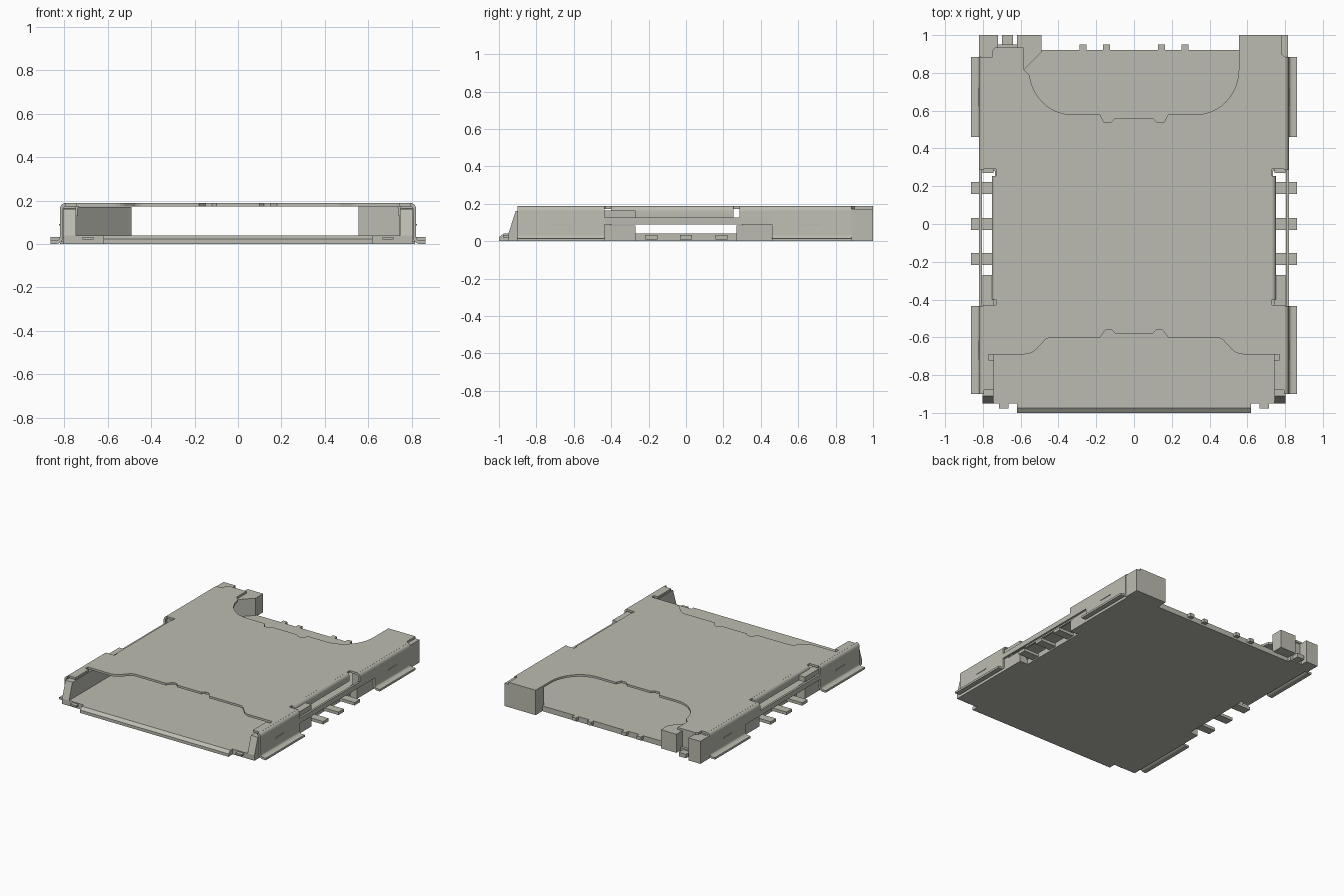
import bpy, bmesh, math
from mathutils import Vector

cube = bpy.data.objects.get("Cube")
if cube:
    bpy.data.objects.remove(cube, do_unlink=True)

metal = bpy.data.materials.new("warm_grey")
metal.use_nodes = True
COLOUR = (0.50, 0.50, 0.44, 1)
metal.diffuse_color = COLOUR
metal.node_tree.nodes["Principled BSDF"].inputs["Base Color"].default_value = COLOUR


def prism(name, pts, lo, hi, axis="z", smooth=False):
    """Extrude a 2D outline along an axis: z takes (x, y), y takes (x, z), x takes (y, z)."""
    place = {"z": lambda p, h: (p[0], p[1], h),
             "y": lambda p, h: (p[0], h, p[1]),
             "x": lambda p, h: (h, p[0], p[1])}[axis]
    bm = bmesh.new()
    face = bm.faces.new([bm.verts.new(place(p, lo)) for p in pts])
    out = bmesh.ops.extrude_face_region(bm, geom=[face])
    move = Vector(place((0, 0), hi - lo))
    bmesh.ops.translate(bm, vec=move, verts=[v for v in out["geom"] if isinstance(v, bmesh.types.BMVert)])
    bmesh.ops.recalc_face_normals(bm, faces=bm.faces)
    mesh = bpy.data.meshes.new(name)
    bm.to_mesh(mesh)
    bm.free()
    mesh.materials.append(metal)
    ob = bpy.data.objects.new(name, mesh)
    bpy.context.collection.objects.link(ob)
    if smooth:
        bpy.ops.object.select_all(action="DESELECT")
        ob.select_set(True)
        bpy.context.view_layer.objects.active = ob
        bpy.ops.object.shade_smooth_by_angle(angle=math.radians(35))
    return ob


def box(name, x0, x1, y0, y1, z0, z1):
    return prism(name, [(x0, y0), (x1, y0), (x1, y1), (x0, y1)], z0, z1)


def arc(cx, cy, rx, ry, a0, a1, n=6):
    """Points on an elliptical arc, angles in degrees."""
    return [(cx + rx * math.cos(math.radians(a0 + (a1 - a0) * i / n)),
             cy + ry * math.sin(math.radians(a0 + (a1 - a0) * i / n))) for i in range(n + 1)]


def flip(pts):
    return [(-x, y) for x, y in reversed(pts)]


def mirror_x(pts, s):
    return [(s * x, z) for x, z in pts]


# Housing floor, narrowed beside the terminals
half = [(0.62, -0.95), (0.80, -0.95), (0.80, -0.27), (0.735, -0.27), (0.735, 0.28),
        (0.80, 0.28), (0.80, 0.92)]
prism("housing_floor", half + flip(half), 0, 0.04)
prism("front_lip", [(-0.95, 0), (-1, 0), (-1, 0.022), (-0.975, 0.04), (-0.95, 0.04)], -0.62, 0.62, "x")

# Top plate with front opening and rear thumb notch
front = [(0, -0.58), (0.10, -0.58), (0.12, -0.56), (0.15, -0.56), (0.18, -0.60), (0.42, -0.60)]
front += arc(0.43, -0.65, 0.06, 0.05, 80, 25, 4) + arc(0.58, -0.62, 0.08, 0.07, 215, 270, 4)
front += [(0.77, -0.69), (0.77, -0.72), (0.74, -0.72), (0.74, -0.88), (0.80, -0.88),
          (0.80, -0.43), (0.73, -0.43), (0.73, 0.29), (0.80, 0.29)]
notch = arc(0.33, 0.82, 0.225, 0.24, 0, -90, 12)
notch += [(0.18, 0.58), (0.16, 0.54), (0.12, 0.54), (0.10, 0.56)]
back_l = [(0.80, 0.885), (0.75, 0.885), (0.75, 0.92), (0.735, 0.935), (0.585, 0.935)]
back_r = [(0.80, 0.885), (0.78, 0.90), (0.78, 1.0), (0.555, 1.0)]
left_notch = [(0.585 if i == 0 else x, y) for i, (x, y) in enumerate(notch)]
outline = front + back_r + notch + flip(back_l + left_notch) + flip(front[1:])
prism("top_plate", outline, 0.172, 0.188)


def ribbon(name, path, t, y0, y1):
    """Bent sheet: offset an open (x, z) path by thickness t and run it along y."""
    inner = []
    for i, p in enumerate(path):
        a, b = Vector(path[max(i - 1, 0)]), Vector(path[min(i + 1, len(path) - 1)])
        d = (b - a).normalized()
        inner.append((p[0] + d.y * t, p[1] - d.x * t))
    return prism(name, path + inner[::-1], y0, y1, "y", smooth=True)


bend = arc(0.795, 0.160, 0.025, 0.028, 90, 0)
foot = arc(0.838, 0.033, 0.018, 0.018, 180, 270) + [(0.862, 0.015)]

for s, side in ((1, "left"), (-1, "right")):
    def strip(name, path, y0, y1):
        ribbon(f"{side}_{name}", mirror_x(path, s), 0.015 * s, y0, y1)

    def block(name, x0, x1, *r):
        box(f"{side}_{name}", *sorted((s * x0, s * x1)), *r)

    # Folded shell walls with soldering feet
    for name, y0, y1 in (("front", -0.90, -0.435), ("rear", 0.46, 0.885)):
        strip(name + "_wall", bend + foot, y0, y1)
        block(name + "_wall_rib", 0.815, 0.824, 0.5 * (y0 + y1) - 0.05, 0.5 * (y0 + y1) + 0.05, 0.085, 0.093)
    strip("wall_above_gap", bend + [(0.82, 0.09)], 0.285, 0.46)
    block("wall_bridge", 0.805, 0.82, -0.435, 0.285, 0.09, 0.128)

    # Top plate flange folded down in the side window
    strip("top_flange", arc(0.728, 0.160, 0.025, 0.028, 90, 0) + [(0.753, 0.128)], -0.40, 0.255)

    # Housing rails; the front one has a sloped lead-in
    a, b = sorted((s * 0.745, s * 0.803))
    prism(f"{side}_front_rail", [(-0.95, 0), (-0.95, 0.04), (-0.91, 0.162), (-0.43, 0.165),
          (-0.27, 0.165), (-0.27, 0.128), (-0.40, 0.128), (-0.40, 0.085), (-0.27, 0.085), (-0.27, 0)], a, b, "x")
    prism(f"{side}_rear_rail", [(0.27, 0), (0.27, 0.085), (0.30, 0.085), (0.30, 0.172),
          (0.90, 0.172), (0.90, 0)], a, b, "x")
    block("front_tab", 0.665, 0.715, -0.978, -0.94, 0.02, 0.033)

    # Side terminals
    for i, y in enumerate((-0.185, 0.0, 0.19)):
        block(f"terminal_{i + 1}", 0.72, 0.862, y - 0.032, y + 0.032, 0.01, 0.032)
    # Rear contact ends
    for i, x in enumerate((0.145, 0.27)):
        block(f"rear_contact_{i + 1}", x - 0.018, x + 0.018, 0.91, 0.95, 0.015, 0.04)

# Rear left corner block
prism("rear_left_block", [(0.555, 0.90), (0.74, 0.90), (0.74, 0.88), (0.815, 0.88),
                          (0.815, 1.0), (0.555, 1.0)], 0, 0.172)
# Rear right ejector: slanted slider, corner post and pin
prism("ejector_slider", [(-0.75, 0.65), (-0.49, 0.91), (-0.49, 1.0), (-0.62, 1.0),
                         (-0.62, 0.93), (-0.75, 0.93)], 0.03, 0.17)
box("rear_right_post", -0.82, -0.72, 0.885, 1.0, 0, 0.17)
box("ejector_foot", -0.72, -0.62, 0.91, 0.95, 0, 0.05)
box("ejector_pin", -0.70, -0.64, 0.94, 1.0, 0.01, 0.04)
